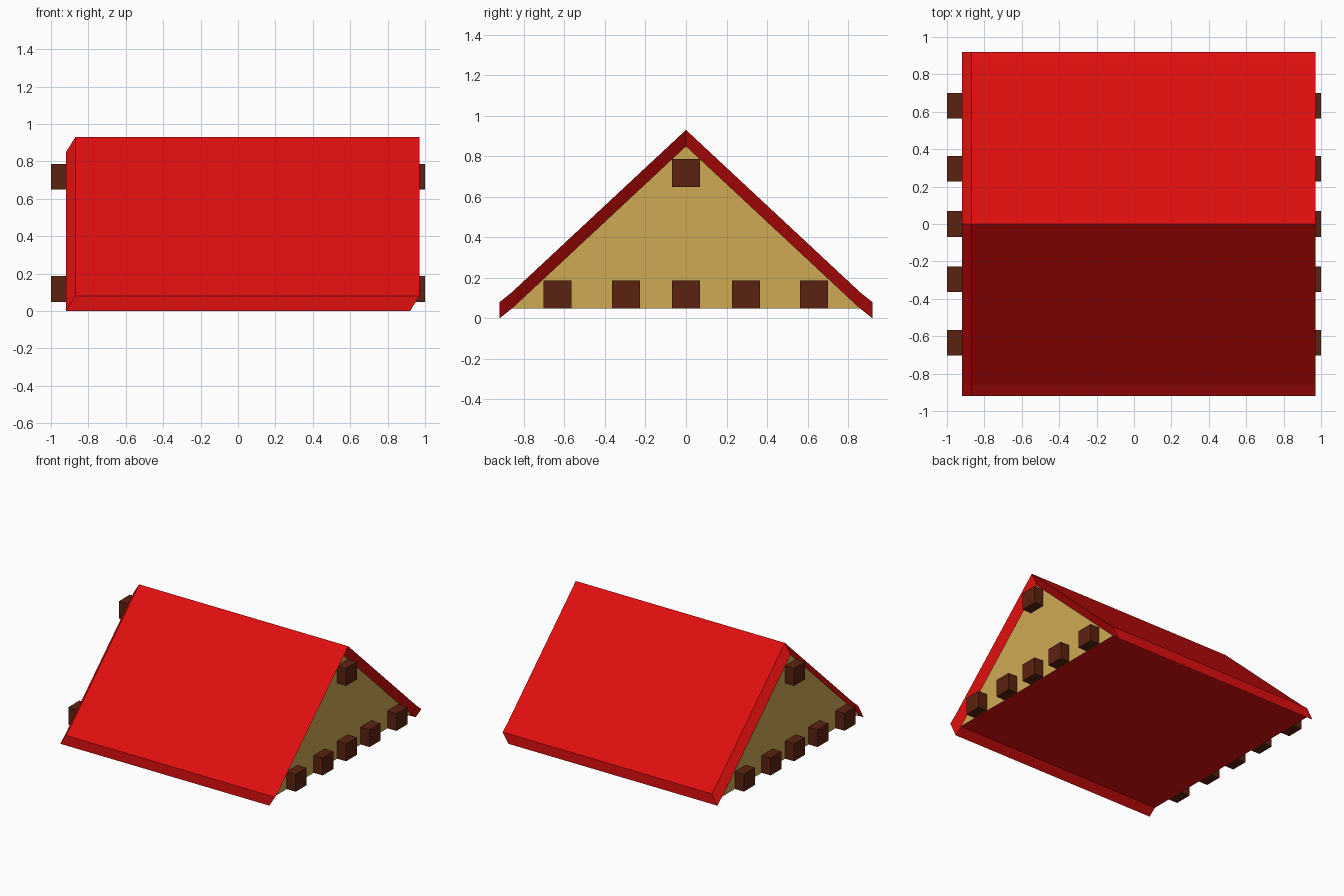
import bpy
import bmesh
from mathutils import Vector

if "Cube" in bpy.data.objects:
    bpy.data.objects.remove(bpy.data.objects["Cube"])


def material(name, color):
    m = bpy.data.materials.new(name)
    m.diffuse_color = (*color, 1)
    m.use_nodes = True
    m.node_tree.nodes["Principled BSDF"].inputs["Base Color"].default_value = m.diffuse_color
    return m


RED = material("roof red", (0.74, 0.0045, 0.0045))
TAN = material("straw tan", (0.63, 0.40, 0.088))
BROWN = material("dark wood", (0.105, 0.016, 0.005))


def finish(name, bm, *mats):
    bmesh.ops.recalc_face_normals(bm, faces=bm.faces[:])
    mesh = bpy.data.meshes.new(name)
    bm.to_mesh(mesh)
    bm.free()
    for m in mats:
        mesh.materials.append(m)
    obj = bpy.data.objects.new(name, mesh)
    bpy.context.collection.objects.link(obj)
    return obj


END = 0.92              # gable plane
LIFT = Vector((0.05, 0, 0.08))   # skewed roof thickness

# Roof: bent sheet with flared eaves, thickened along a skewed direction
half = [(0.92, 0.0), (0.86, 0.048)]
profile = [(-y, z) for y, z in half] + [(0, 0.85)] + half[::-1]
bm = bmesh.new()
rows = [[bm.verts.new((x, y, z)) for y, z in profile] for x in (-END, END)]
for i in range(len(profile) - 1):
    bm.faces.new((rows[0][i], rows[0][i + 1], rows[1][i + 1], rows[1][i]))
sheet = bmesh.ops.extrude_face_region(bm, geom=bm.faces[:], use_keep_orig=True)
top = [v for v in sheet["geom"] if isinstance(v, bmesh.types.BMVert)]
bmesh.ops.translate(bm, verts=top, vec=LIFT)
finish("roof", bm, RED)

# Gable walls: tan ends with a red floor between them
bm = bmesh.new()
ends = [[bm.verts.new((x, y, z)) for y, z in profile[1:4]] for x in (-END, END)]
for tri in ends:
    bm.faces.new(tri)
floor = bm.faces.new((ends[0][0], ends[0][2], ends[1][2], ends[1][0]))
floor.material_index = 1
finish("gable_walls_and_floor", bm, TAN, RED)


# Beam ends: square timber stubs poking out of both gables
def beam_end(name, side, y, z, size=0.138):
    bm = bmesh.new()
    bmesh.ops.create_cube(bm, size=1)
    inner = 0.915
    for v in bm.verts:
        v.co = ((v.co.x * (1 - inner) + (1 + inner) / 2) * side,
                y + v.co.y * size, z + v.co.z * size)
    finish(name, bm, BROWN)


for side, label in ((-1, "left"), (1, "right")):
    beam_end(label + "_ridge_beam_end", side, 0, 0.718)
    for i, y in enumerate((-0.635, -0.295, 0, 0.295, 0.632)):
        beam_end(f"{label}_floor_beam_end_{i + 1}", side, y, 0.118)
